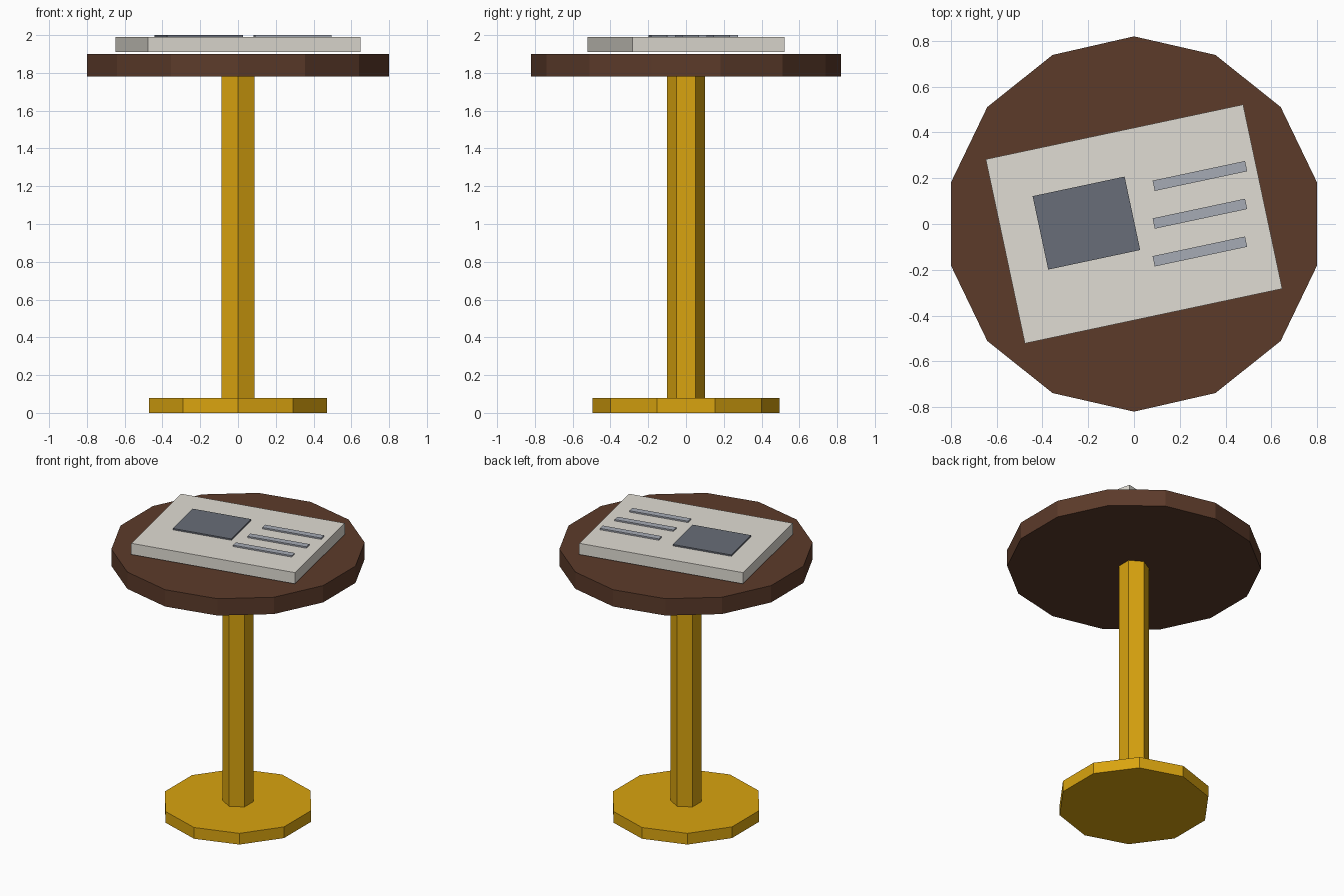
import bpy
from math import radians
from mathutils import Color, Matrix

if "Cube" in bpy.data.objects:
    bpy.data.objects.remove(bpy.data.objects["Cube"])


def material(name, srgb):
    mat = bpy.data.materials.new(name)
    mat.diffuse_color = (*Color(srgb).from_srgb_to_scene_linear(), 1)
    mat.use_nodes = True
    mat.node_tree.nodes["Principled BSDF"].inputs["Base Color"].default_value = mat.diffuse_color
    return mat


def disc(name, sides, radius, z0, z1, mat):
    bpy.ops.mesh.primitive_cylinder_add(vertices=sides, radius=radius, depth=z1 - z0,
                                        location=(0, 0, (z0 + z1) / 2))
    obj = bpy.context.object
    obj.name = name
    obj.data.materials.append(mat)


def slab(name, x, y, width, depth, z0, z1, mat):
    bpy.ops.mesh.primitive_cube_add(size=1, location=(x, y, (z0 + z1) / 2),
                                    rotation=(0, 0, TILT))
    obj = bpy.context.object
    obj.name = name
    obj.data.transform(Matrix.Diagonal((width, depth, z1 - z0, 1)))
    obj.data.materials.append(mat)


TILT = radians(12)
gold = material("gold", (0.85, 0.64, 0.06))
wood = material("dark_wood", (0.36, 0.23, 0.165))
paper = material("paper", (0.88, 0.865, 0.83))
slate = material("slate", (0.41, 0.43, 0.47))
ink = material("grey_ink", (0.65, 0.67, 0.71))

# Pedestal table
disc("base", 10, 0.495, 0, 0.08, gold)
disc("pole", 6, 0.10, 0.08, 1.78, gold)
disc("table_top", 14, 0.82, 1.78, 1.90, wood)

# Newspaper lying at an angle, with its picture and text bars
slab("newspaper", 0, 0, 1.15, 0.823, 1.91, 1.99, paper)
slab("newspaper_picture", -0.208, 0.004, 0.411, 0.328, 1.99, 2.0, slate)
for i, y in enumerate((0.21, 0.045, -0.12)):
    slab(f"newspaper_bar_{i + 1}", 0.288, y, 0.413, 0.046, 1.99, 2.0, ink)
